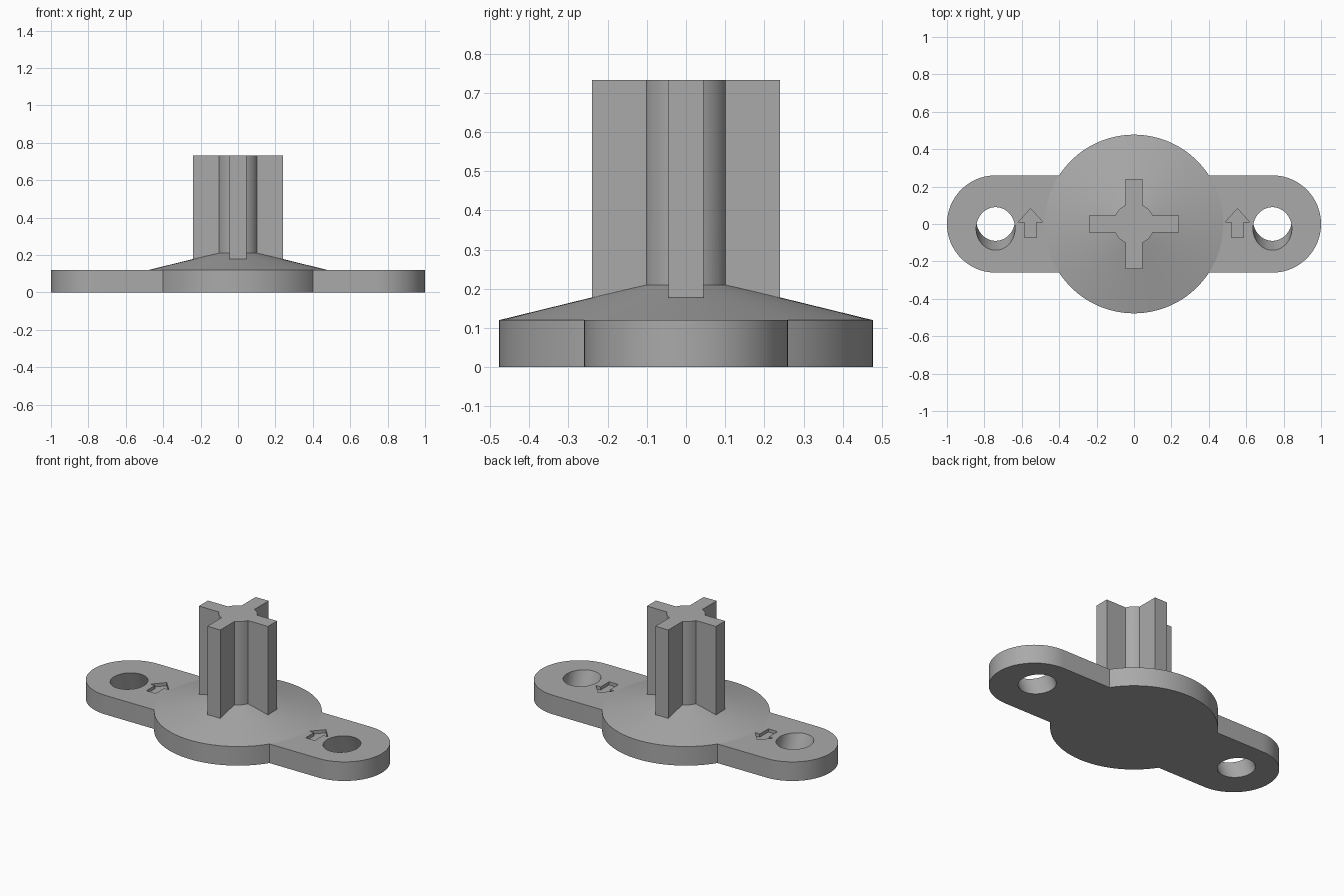
import bpy, bmesh, math
from mathutils import Matrix

if "Cube" in bpy.data.objects:
    bpy.data.objects.remove(bpy.data.objects["Cube"])

PLATE_T, DISC_R, END_R, END_X = 0.12, 0.4775, 0.26, 0.74
POST_R, ARM_L, ARM_W, POST_TOP = 0.11, 0.24, 0.045, 0.733

grey = bpy.data.materials.new("plain grey")
grey.diffuse_color = (0.40, 0.40, 0.40, 1)
grey.use_nodes = True
grey.node_tree.nodes["Principled BSDF"].inputs["Base Color"].default_value = grey.diffuse_color


def arc(cx, r, a0, a1, n):
    return [(cx + r * math.cos(a0 + (a1 - a0) * i / n),
             r * math.sin(a0 + (a1 - a0) * i / n)) for i in range(n + 1)]


def finish(name, bm):
    bmesh.ops.recalc_face_normals(bm, faces=bm.faces)
    me = bpy.data.meshes.new(name)
    bm.to_mesh(me)
    bm.free()
    me.materials.append(grey)
    ob = bpy.data.objects.new(name, me)
    bpy.context.collection.objects.link(ob)
    return ob


def prism(name, outline, z0, z1, shear=0.0):
    """Extrude an outline from z0 to z1; shear leans the top in y."""
    bm = bmesh.new()
    low = [bm.verts.new((x, y, z0)) for x, y in outline]
    high = [bm.verts.new((x, y + shear * (z1 - z0), z1)) for x, y in outline]
    n = len(outline)
    bm.faces.new(low[::-1])
    bm.faces.new(high)
    for i in range(n):
        j = (i + 1) % n
        bm.faces.new((low[i], low[j], high[j], high[i]))
    return finish(name, bm)


def combine(target, other, operation):
    mod = target.modifiers.new(operation.lower(), 'BOOLEAN')
    mod.object, mod.operation, mod.solver = other, operation, 'EXACT'
    bpy.context.view_layer.objects.active = target
    bpy.ops.object.modifier_apply(modifier=mod.name)
    bpy.data.objects.remove(other, do_unlink=True)


# Base plate: round disc with two rounded ears
a = math.asin(END_R / DISC_R)
half_pi = math.pi / 2
outline = (arc(END_X, END_R, -half_pi, half_pi, 40)
           + arc(0, DISC_R, a, math.pi - a, 48)
           + arc(-END_X, END_R, half_pi, 3 * half_pi, 40)
           + arc(0, DISC_R, math.pi + a, 2 * math.pi - a, 48))
body = prism("mounting_plate_with_post", outline, 0, PLATE_T)

# Shallow cone rising to the post
bm = bmesh.new()
bmesh.ops.create_cone(bm, cap_ends=True, segments=128, radius1=DISC_R, radius2=POST_R,
                      depth=0.09, matrix=Matrix.Translation((0, 0, PLATE_T + 0.045)))
combine(body, finish("cone", bm), 'UNION')

# Cross-shaped post with a round core
b = math.asin(ARM_W / POST_R)
cross = []
for k in range(4):
    c, s = round(math.cos(k * half_pi)), round(math.sin(k * half_pi))
    quarter = [(ARM_L, -ARM_W), (ARM_L, ARM_W)] + arc(0, POST_R, b, half_pi - b, 10)
    cross += [(c * x - s * y, s * x + c * y) for x, y in quarter]
combine(body, prism("post", cross, 0.15, POST_TOP), 'UNION')

# Slanted screw holes and engraved arrows on both ears
arrow = [(-0.032, -0.073), (0.032, -0.073), (0.032, 0.012), (0.064, 0.012),
         (0, 0.082), (-0.064, 0.012), (-0.032, 0.012)]
LEAN = -0.05 / PLATE_T
for side in (-1, 1):
    hole = [(side * END_X + 0.104 * math.cos(t), 0.115 * math.sin(t) + 0.05)
            for t in (2 * math.pi * i / 64 for i in range(64))]
    combine(body, prism("hole", hole, -0.06, 0.18, LEAN), 'DIFFERENCE')
    mark = [(x + side * 0.553, y) for x, y in arrow]
    combine(body, prism("arrow", mark, PLATE_T - 0.02, PLATE_T + 0.05), 'DIFFERENCE')

# Smooth curved walls, keep crisp edges
bpy.ops.object.select_all(action='DESELECT')
body.select_set(True)
bpy.context.view_layer.objects.active = body
bpy.ops.object.shade_smooth_by_angle(angle=math.radians(12))
